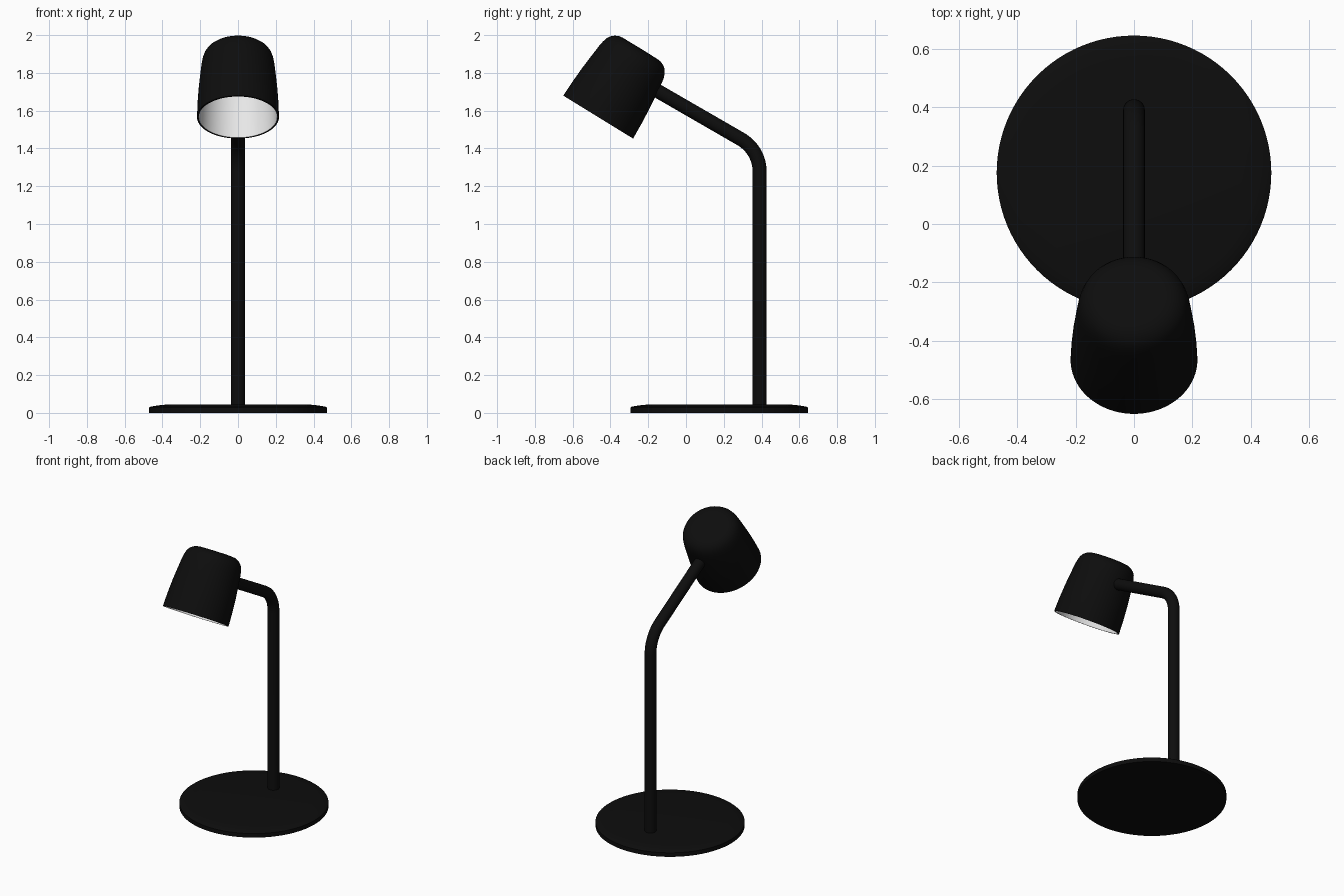
import bpy, bmesh, math
from mathutils import Vector

if "Cube" in bpy.data.objects:
    bpy.data.objects.remove(bpy.data.objects["Cube"])


def material(name, value):
    m = bpy.data.materials.new(name)
    m.diffuse_color = (value, value, value, 1)
    m.use_nodes = True
    m.node_tree.nodes["Principled BSDF"].inputs["Base Color"].default_value = m.diffuse_color
    return m


black = material("matte black", 0.004)
white = material("inner white", 0.8)


def smooth(ob, angle=35):
    bpy.ops.object.select_all(action='DESELECT')
    ob.select_set(True)
    bpy.context.view_layer.objects.active = ob
    bpy.ops.object.shade_smooth_by_angle(angle=math.radians(angle))


def lathe(name, profile, mats, inner_from=None, steps=96):
    """Spin an (r, z) profile that starts and ends on the axis.
    Segments from index inner_from onward take the second material."""
    bm = bmesh.new()
    rings = []
    for r, z in profile:
        if r == 0:
            rings.append([bm.verts.new((0, 0, z))] * steps)
        else:
            rings.append([bm.verts.new((r * math.cos(2 * math.pi * i / steps),
                                        r * math.sin(2 * math.pi * i / steps), z))
                          for i in range(steps)])
    for k, (a, b) in enumerate(zip(rings, rings[1:])):
        for i in range(steps):
            j = (i + 1) % steps
            f = bm.faces.new(list(dict.fromkeys((a[i], a[j], b[j], b[i]))))
            f.material_index = int(inner_from is not None and k >= inner_from)
    bmesh.ops.recalc_face_normals(bm, faces=bm.faces)
    me = bpy.data.meshes.new(name)
    bm.to_mesh(me)
    bm.free()
    for m in mats:
        me.materials.append(m)
    ob = bpy.data.objects.new(name, me)
    bpy.context.collection.objects.link(ob)
    smooth(ob)
    return ob


# Round base plate with a softly sloped rim
base = lathe("base", [(0, 0), (0.47, 0), (0.47, 0.028), (0.463, 0.033),
                      (0.42, 0.04), (0.37, 0.045), (0, 0.045)], [black])
base.location = (0, 0.175, 0)

# Tilted shade: black outside, white inside
outer = [(0, 0.427), (0.11, 0.426), (0.13, 0.423), (0.15, 0.414), (0.168, 0.399),
         (0.18, 0.38), (0.188, 0.355), (0.193, 0.325), (0.199, 0.27),
         (0.208, 0.18), (0.214, 0.09), (0.217, 0)]
inner = [(max(r - 0.009, 0), z - 0.009 * (z > 0.3)) for r, z in reversed(outer)]
inner[-1] = (0, inner[-1][1])
shade = lathe("shade", outer + inner, [black, white], inner_from=len(outer))
shade.location = (0, -0.465, 1.566)
shade.rotation_euler = (math.radians(-31.6), 0, 0)

# Bent stem: vertical pole, 60 degree bend, straight arm into the shade
Y, CORNER, BEND, SLOPE = 0.39, 1.392, 0.2, math.radians(30)
turn = math.pi / 2 - SLOPE
start = CORNER - BEND * math.tan(turn / 2)
path = [Vector((0, Y, 0.02))]
path += [Vector((0, Y - BEND * (1 - math.cos(t)), start + BEND * math.sin(t)))
         for t in (turn * i / 16 for i in range(17))]
path.append(Vector((0, -0.152, CORNER + (Y + 0.152) * math.tan(SLOPE))))
cu = bpy.data.curves.new("stem", 'CURVE')
cu.dimensions = '3D'
cu.bevel_depth = 0.037
cu.bevel_resolution = 8
cu.use_fill_caps = True
sp = cu.splines.new('POLY')
sp.points.add(len(path) - 1)
for p, co in zip(sp.points, path):
    p.co = (*co, 1)
stem = bpy.data.objects.new("stem", cu)
bpy.context.collection.objects.link(stem)
bpy.ops.object.select_all(action='DESELECT')
stem.select_set(True)
bpy.context.view_layer.objects.active = stem
bpy.ops.object.convert(target='MESH')
stem = bpy.context.object
stem.data.materials.clear()
stem.data.materials.append(black)
smooth(stem)
